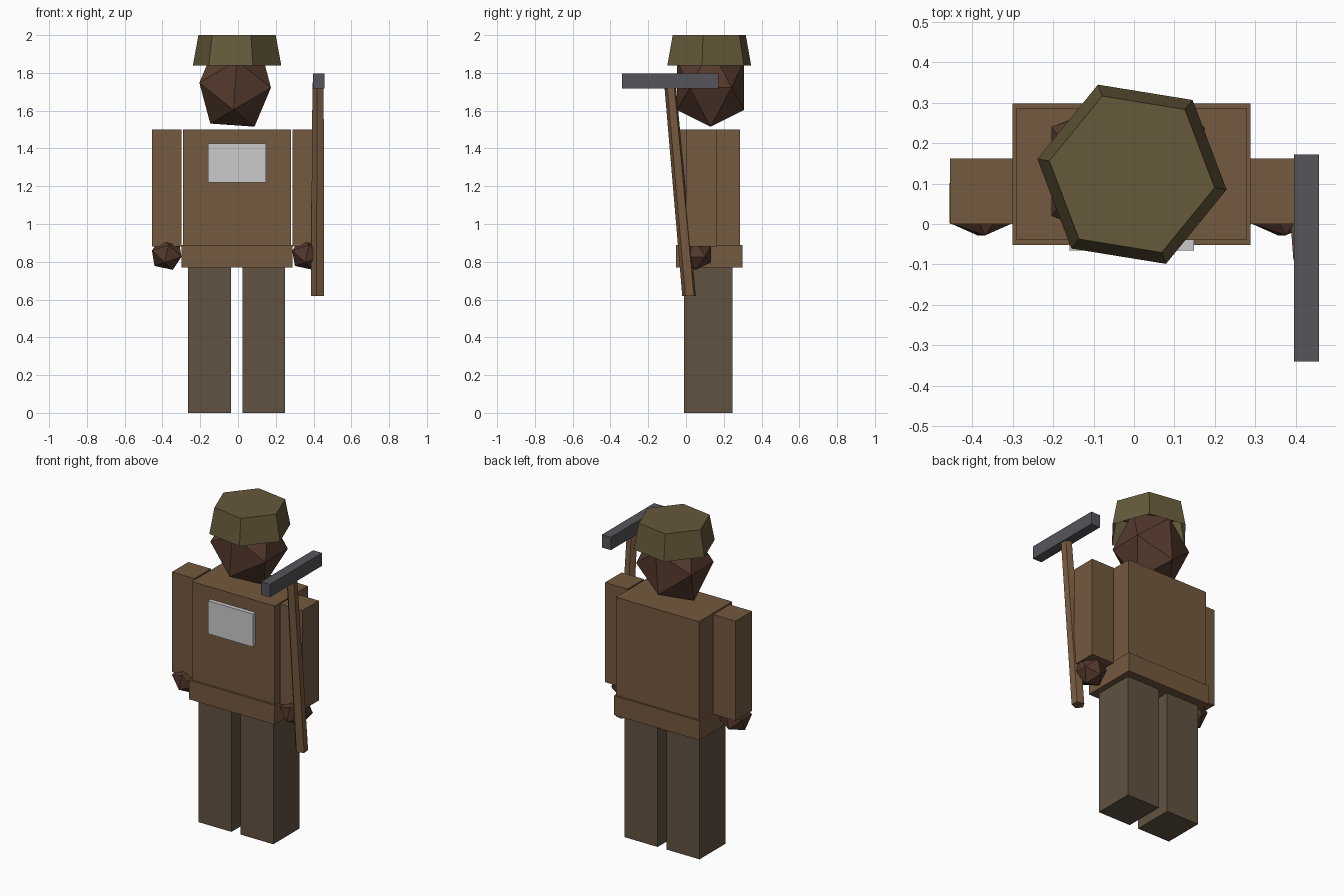
import bpy, bmesh, math
from mathutils import Matrix, Vector

if "Cube" in bpy.data.objects:
    bpy.data.objects.remove(bpy.data.objects["Cube"])


def material(name, r, g, b):
    m = bpy.data.materials.new(name)
    m.diffuse_color = (r, g, b, 1)
    m.use_nodes = True
    m.node_tree.nodes["Principled BSDF"].inputs["Base Color"].default_value = m.diffuse_color
    return m


JACKET = material("jacket_brown", 0.175, 0.10, 0.05)
TROUSERS = material("trouser_brown", 0.12, 0.085, 0.052)
SKIN = material("skin_dark", 0.09, 0.042, 0.026)
CAP = material("cap_olive", 0.13, 0.10, 0.043)
WOOD = material("handle_wood", 0.19, 0.105, 0.052)
STEEL = material("dark_steel", 0.09, 0.09, 0.105)


def finish(name, bm, mat=None):
    bmesh.ops.recalc_face_normals(bm, faces=bm.faces)
    me = bpy.data.meshes.new(name)
    bm.to_mesh(me)
    bm.free()
    ob = bpy.data.objects.new(name, me)
    bpy.context.collection.objects.link(ob)
    if mat:
        me.materials.append(mat)
    return ob


def box(name, x, y, z, mat=None):
    """Box from (min, max) ranges on each axis."""
    bm = bmesh.new()
    bmesh.ops.create_cube(bm, size=1)
    for v in bm.verts:
        v.co = [(r[0] + r[1]) / 2 + c * (r[1] - r[0]) for c, r in zip(v.co, (x, y, z))]
    return finish(name, bm, mat)


def tapered(name, bottom, top, r1, r2, sides, angle, mat, open_bottom=False):
    """Prism between two centres; first corner at the given angle in degrees."""
    bm = bmesh.new()
    rings = []
    for c, r in ((bottom, r1), (top, r2)):
        ring = []
        for i in range(sides):
            a = math.radians(angle) + math.tau * i / sides
            ring.append(bm.verts.new((c[0] + r * math.cos(a), c[1] + r * math.sin(a), c[2])))
        rings.append(ring)
    lo, hi = rings
    for i in range(sides):
        j = (i + 1) % sides
        bm.faces.new((lo[i], lo[j], hi[j], hi[i]))
    bm.faces.new(hi)
    if not open_bottom:
        bm.faces.new(lo[::-1])
    return finish(name, bm, mat)


def icosahedron(name, centre, half, tilt, mat):
    """20-sided ball standing on an edge, with half sizes per axis."""
    bm = bmesh.new()
    k = (math.sqrt(5) - 1) / 2
    for s in (-1, 1):
        for t in (-1, 1):
            for p in ((s * k, 0, t), (0, s, t * k), (s, t * k, 0)):
                bm.verts.new(p)
    bmesh.ops.convex_hull(bm, input=bm.verts)
    rot = Matrix.Rotation(math.radians(tilt), 4, 'Y')
    bm.transform(Matrix.Translation(Vector(centre)) @ rot @ Matrix.Diagonal((*half, 1)))
    return finish(name, bm, mat)


# Legs
box("left_leg", (-0.265, -0.038), (-0.01, 0.245), (0, 0.78), TROUSERS)
box("right_leg", (0.023, 0.25), (-0.01, 0.245), (0, 0.78), TROUSERS)

# Jacket with hem and chest patch
box("torso", (-0.29, 0.28), (-0.04, 0.287), (0.78, 1.5), JACKET)
box("jacket_hem", (-0.30, 0.288), (-0.052, 0.298), (0.77, 0.89), JACKET)
box("chest_patch", (-0.16, 0.148), (-0.066, -0.035), (1.22, 1.425))

# Arms and hands
for side, x0, x1 in (("left", -0.455, -0.30), ("right", 0.288, 0.443)):
    box(side + "_arm", (x0, x1), (0, 0.162), (0.88, 1.5), JACKET)
    icosahedron(side + "_hand", ((x0 + x1) / 2, 0.052, 0.843),
                (0.08, 0.08, 0.077), 12, SKIN)

# Head and six-sided cap
icosahedron("head", (-0.015, 0.13, 1.735), (0.19, 0.178, 0.212), 4, SKIN)
tapered("cap", (-0.005, 0.123, 1.84), (-0.005, 0.123, 2.0),
        0.237, 0.207, 6, -9.2, CAP, open_bottom=True)

# Hammer
tapered("hammer_handle", (0.424, 0.017, 0.62), (0.426, -0.085, 1.75),
        0.038, 0.032, 5, -103, WOOD)
box("hammer_head", (0.396, 0.458), (-0.34, 0.172), (1.717, 1.797), STEEL)
